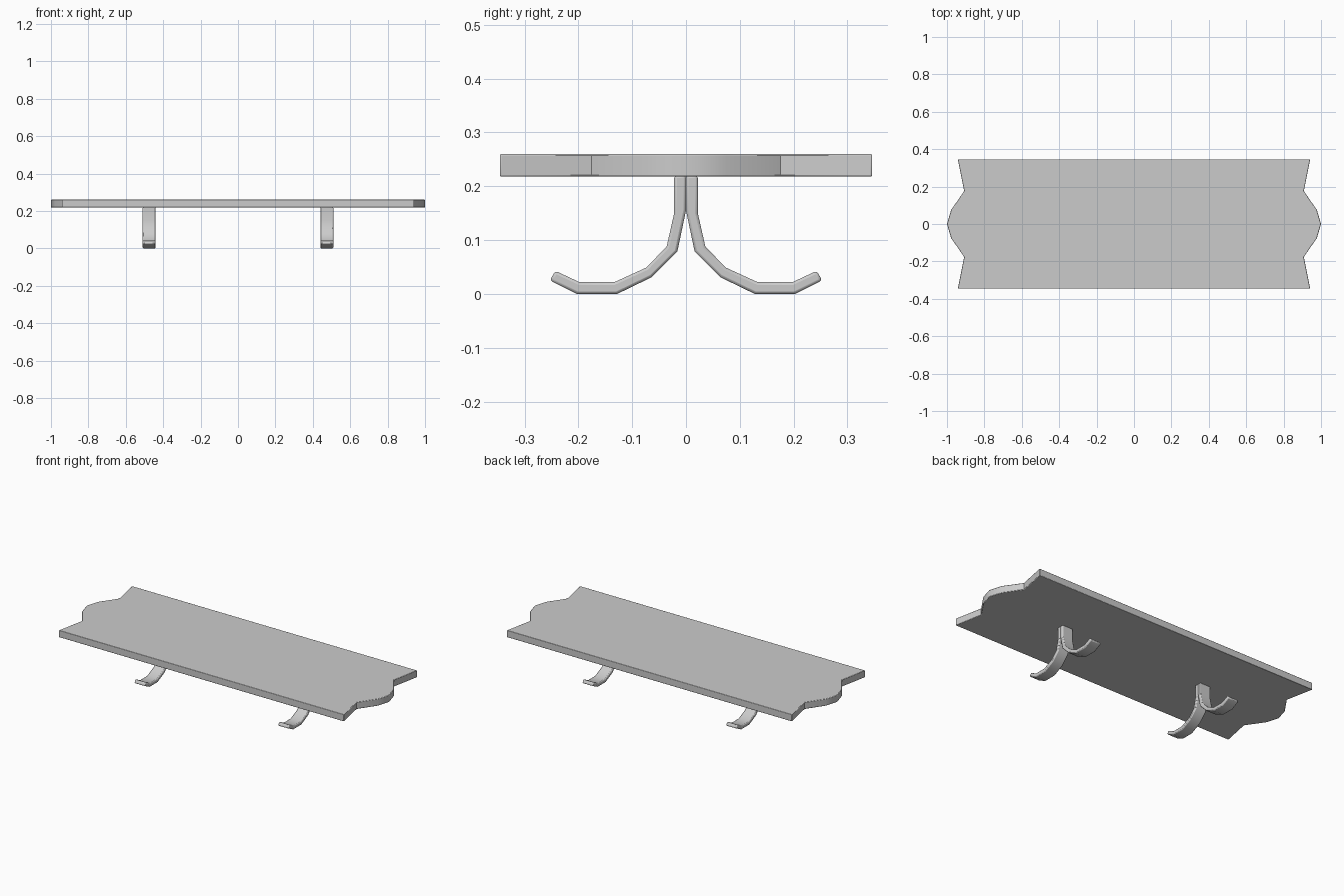
import bpy
import bmesh
from mathutils import Vector

if "Cube" in bpy.data.objects:
    bpy.data.objects.remove(bpy.data.objects["Cube"])


def extrude_profile(name, points, offset, bevel):
    """Extrude a closed 3D outline along an offset and soften its edges."""
    bm = bmesh.new()
    face = bm.faces.new([bm.verts.new(p) for p in points])
    result = bmesh.ops.extrude_face_region(bm, geom=[face])
    verts = [v for v in result["geom"] if isinstance(v, bmesh.types.BMVert)]
    bmesh.ops.translate(bm, verts=verts, vec=Vector(offset))
    bmesh.ops.recalc_face_normals(bm, faces=bm.faces)
    mesh = bpy.data.meshes.new(name)
    bm.to_mesh(mesh)
    bm.free()
    obj = bpy.data.objects.new(name, mesh)
    bpy.context.collection.objects.link(obj)
    mod = obj.modifiers.new("soft_edges", "BEVEL")
    mod.width = bevel
    mod.segments = 2
    mod.limit_method = "ANGLE"
    mod.angle_limit = 1.0
    bpy.ops.object.select_all(action="DESELECT")
    obj.select_set(True)
    bpy.context.view_layer.objects.active = obj
    bpy.ops.object.shade_smooth_by_angle(angle=0.6)
    return obj


# Board with notched, bowed ends
end = [(0.942, -0.346), (0.908, -0.176), (0.978, -0.075), (1.0, 0.0),
       (0.978, 0.075), (0.908, 0.176), (0.942, 0.346)]
outline = end + [(-x, y) for x, y in reversed(end)]
extrude_profile("board", [(x, y, 0.218) for x, y in outline], (0, 0, 0.042), 0.003)

# Curved strap legs: upper and lower edges of the bent strip, in y and z
upper = [(0.022, 0.22), (0.022, 0.15), (0.036, 0.088), (0.074, 0.049),
         (0.133, 0.022), (0.198, 0.022), (0.243, 0.043)]
lower = [(0.253, 0.025), (0.203, 0.0), (0.128, 0.0), (0.064, 0.031),
         (0.016, 0.079), (0.0, 0.155), (0.0, 0.22)]
for x_side, x in (("left", -0.475), ("right", 0.475)):
    for y_side, s in (("front", -1), ("back", 1)):
        extrude_profile(f"{y_side}_{x_side}_leg",
                        [(x - 0.035, s * y, z) for y, z in upper + lower],
                        (0.07, 0, 0), 0.005)
